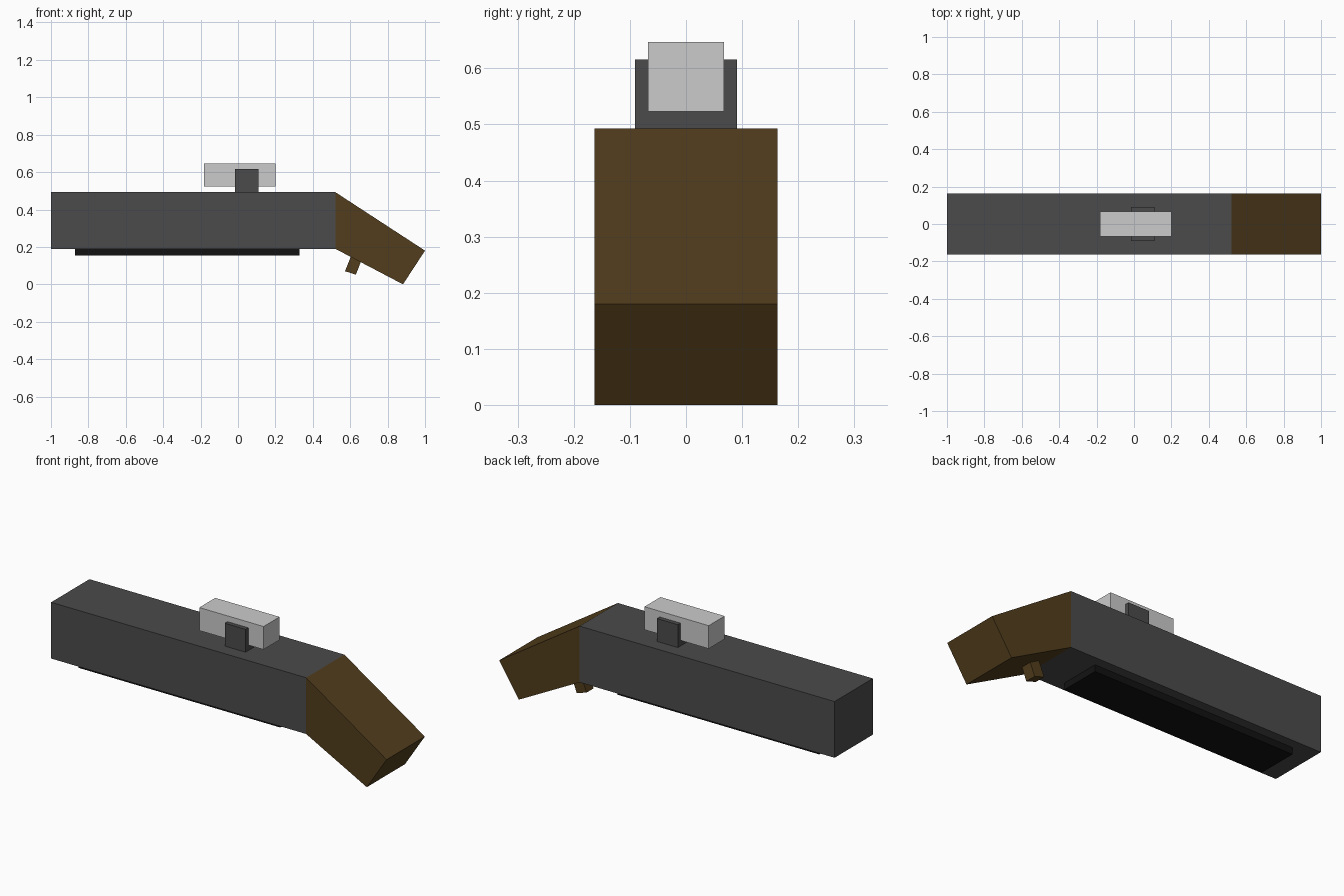
import bpy

if "Cube" in bpy.data.objects:
    bpy.data.objects.remove(bpy.data.objects["Cube"])

def material(name, rgb):
    m = bpy.data.materials.new(name)
    m.diffuse_color = (*rgb, 1)
    m.use_nodes = True
    m.node_tree.nodes["Principled BSDF"].inputs["Base Color"].default_value = m.diffuse_color
    return m

dark = material("dark_metal", (0.07, 0.07, 0.07))
black = material("black_grip", (0.006, 0.006, 0.006))
wood = material("brown_wood", (0.085, 0.048, 0.012))

def prism(name, profile, half_width, mat=None):
    """Extrude a counter-clockwise XZ profile symmetrically along y."""
    n = len(profile)
    verts = [(x, y, z) for y in (-half_width, half_width) for x, z in profile]
    faces = [tuple(range(n)), tuple(reversed(range(n, 2 * n)))]
    faces += [(i, i + n, (i + 1) % n + n, (i + 1) % n) for i in range(n)]
    mesh = bpy.data.meshes.new(name)
    mesh.from_pydata(verts, [], faces)
    obj = bpy.data.objects.new(name, mesh)
    bpy.context.collection.objects.link(obj)
    if mat:
        mesh.materials.append(mat)
    return obj

def box(name, x0, x1, z0, z1, half_width, mat=None):
    return prism(name, [(x0, z0), (x1, z0), (x1, z1), (x0, z1)], half_width, mat)

# Long main body and the slab under it
box("body", -1.0, 0.52, 0.19, 0.493, 0.163, dark)
box("under_grip", -0.872, 0.33, 0.154, 0.19, 0.111, black)

# Angled stock
prism("stock", [(0.52, 0.19), (0.882, 0.0), (1.0, 0.18), (0.52, 0.493)], 0.163, wood)

# Tilted trigger below the stock, its top sunk into the wood
prism("trigger", [(0.572, 0.07), (0.63, 0.052), (0.663, 0.135), (0.606, 0.155)], 0.03, wood)

# Sight block held in a wider mount
box("sight_mount", -0.015, 0.109, 0.493, 0.616, 0.091, dark)
box("sight", -0.183, 0.2, 0.523, 0.647, 0.068)
